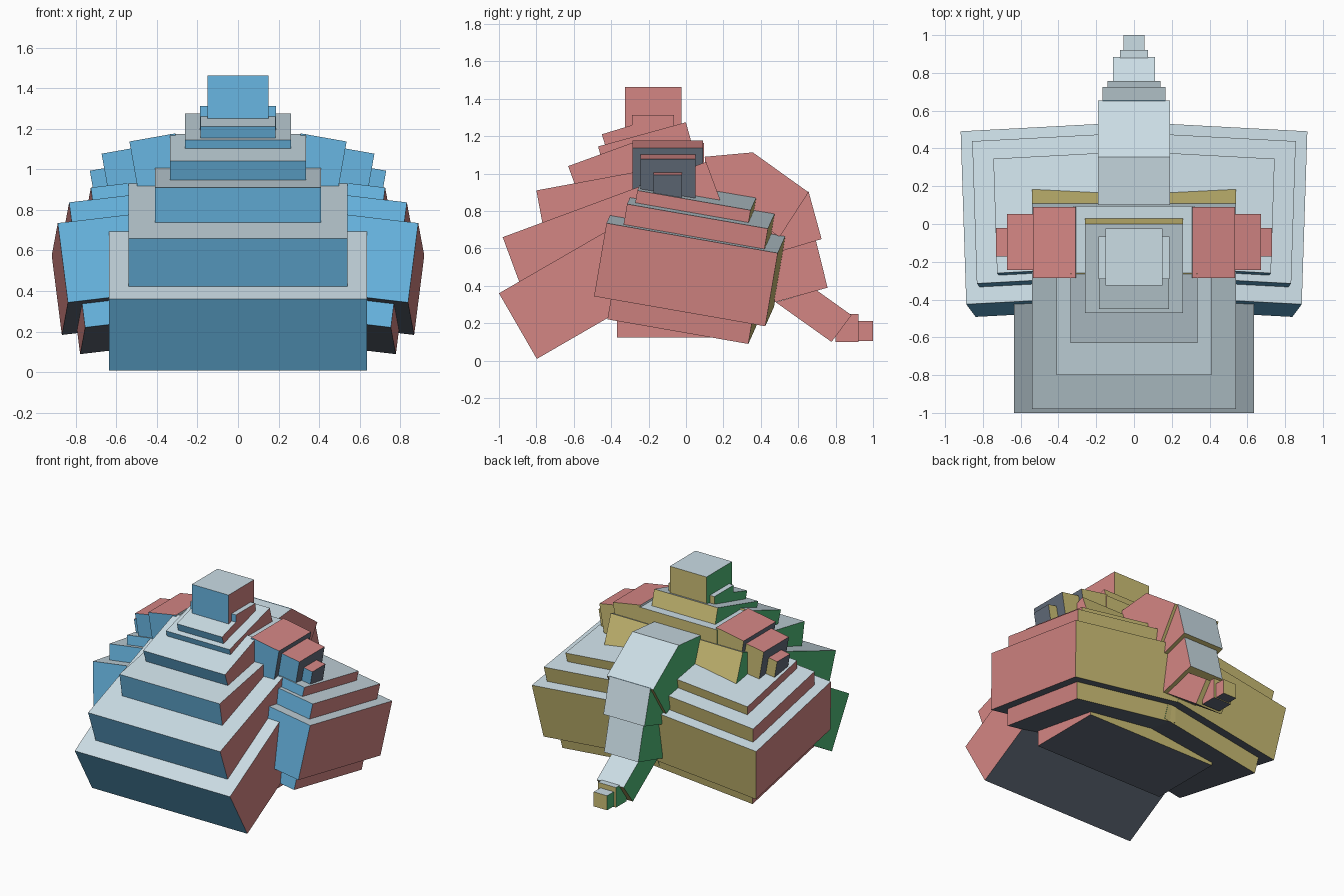
import bpy, math
from mathutils import Vector

if "Cube" in bpy.data.objects:
    bpy.data.objects.remove(bpy.data.objects["Cube"])


def make_mat(name, rgb):
    m = bpy.data.materials.new(name)
    lin = [((c / 255 + 0.055) / 1.055) ** 2.4 for c in rgb]
    m.diffuse_color = (*lin, 1)
    m.use_nodes = True
    m.node_tree.nodes["Principled BSDF"].inputs["Base Color"].default_value = m.diffuse_color
    return m


MATS = [make_mat(n, c) for n, c in (
    ("pale_grey_top", (203, 221, 229)), ("dark_slate_bottom", (98, 108, 122)),
    ("sky_blue_front", (104, 182, 226)), ("sand_yellow_back", (205, 191, 118)),
    ("coral_red_side", (212, 134, 132)), ("green_side", (80, 186, 120)))]
TOP, BOTTOM, FRONT, BACK, RED, GREEN = range(6)
X, Y, Z = Vector((1, 0, 0)), Vector((0, 1, 0)), Vector((0, 0, 1))


def hexa(name, pts, colours):
    """Six-sided solid; pts: front ring then back ring (low left, low right, top right, top left).
    colours: front, back, right, left, top, bottom."""
    faces = [(0, 1, 2, 3), (5, 4, 7, 6), (1, 5, 6, 2), (4, 0, 3, 7), (3, 2, 6, 7), (4, 5, 1, 0)]
    me = bpy.data.meshes.new(name)
    me.from_pydata([tuple(p) for p in pts], [], faces)
    for m in MATS:
        me.materials.append(m)
    for p, c in zip(me.polygons, colours):
        p.material_index = c
    ob = bpy.data.objects.new(name, me)
    bpy.context.collection.objects.link(ob)
    return ob


def block(name, corner, u, v, w, size, colours):
    """Box hung from its right/front/top corner; u right, v back, w up."""
    c = Vector(corner)
    a, b, h = u * size[0], v * size[1], w * size[2]
    ring = [c - a - h, c - h, c, c - a]
    return hexa(name, ring + [p + b for p in ring], colours)


def mirrored(ob, name):
    """Copy reflected across x = 0."""
    me = ob.data.copy()
    for vert in me.vertices:
        vert.co.x *= -1
    me.flip_normals()
    bpy.context.collection.objects.link(bpy.data.objects.new(name, me))


PLAIN = (FRONT, BACK, RED, GREEN, TOP, BOTTOM)

# Stepped tilted body slabs: half width, front top (y, z), tilt, length, height
for i, (hw, y, z, tilt, length, height) in enumerate((
        (0.635, -1.0, 0.36, 30, 0.72, 0.405),
        (0.54, -0.98, 0.66, 20.3, 1.16, 0.45),
        (0.41, -0.80, 0.91, 10.5, 0.86, 0.30),
        (0.335, -0.63, 1.04, 20, 0.39, 0.20),
        (0.26, -0.47, 1.145, 15.4, 0.487, 0.20),
        (0.185, -0.45, 1.21, 17, 0.28, 0.10))):
    t = math.radians(tilt)
    v = Vector((0, math.cos(t), math.sin(t)))
    w = Vector((0, -math.sin(t), math.cos(t)))
    block(f"body_slab_{i + 1}", (hw, y, z), X, v, w, (2 * hw, length, height), PLAIN)

# Level blocks: half width, y range, z range
for name, hw, y0, y1, z0, z1 in (
        ("belly_core", 0.53, -0.37, 0.18, 0.125, 0.75),
        ("upper_torso", 0.32, -0.28, 0.095, 0.80, 1.163),
        ("neck", 0.187, -0.29, -0.065, 1.10, 1.313),
        ("head", 0.15, -0.325, -0.025, 1.25, 1.463)):
    block(name, (hw, y0, z1), X, Y, Z, (2 * hw, y1 - y0, z1 - z0), PLAIN)

# Large drooping side blocks: outer front top corner, length, height
back = Vector((0.032, 0.985, -0.172)).normalized()
up = Vector((0.125, 0.17, 0.978))
up = (up - back * up.dot(back)).normalized()
out = back.cross(up)
for name, corner, length, height in (
        ("lower", (0.888, -0.425, 0.735), 0.93, 0.40),
        ("middle", (0.832, -0.315, 0.837), 0.765, 0.63),
        ("upper", (0.725, -0.26, 0.91), 0.615, 0.50)):
    side = block(f"right_{name}_wing", corner, out, back, up,
                 (corner[0], length, height), PLAIN)
    mirrored(side, f"left_{name}_wing")

# Shoulder blocks, shrinking outward, turned so red is on top
t = math.radians(10)
su = Vector((math.cos(t), 0, -math.sin(t)))
sw = Vector((math.sin(t), 0, math.cos(t)))
for name, x, z, y0, y1, wide, tall in (
        ("inner", 0.535, 1.137, -0.285, 0.09, 0.23, 0.27),
        ("middle", 0.672, 1.077, -0.243, 0.052, 0.20, 0.24),
        ("outer", 0.73, 0.993, -0.173, -0.022, 0.15, 0.14)):
    side = block(f"right_{name}_shoulder", (x, y0, z), su, Y, sw, (wide, y1 - y0, tall),
                 (FRONT, BACK, BOTTOM, TOP, RED, GREEN))
    mirrored(side, f"left_{name}_shoulder")

# Tail segments: half width, then (y, z) of near top, far top, far bottom, near bottom
for i, (hw, nt, ft, fb, nb) in enumerate((
        (0.19, (0.10, 1.09), (0.355, 1.113), (0.375, 0.80), (0.12, 0.80)),
        (0.19, (0.355, 1.115), (0.655, 0.90), (0.50, 0.66), (0.20, 0.88)),
        (0.168, (0.655, 0.905), (0.725, 0.65), (0.475, 0.575), (0.40, 0.83)),
        (0.14, (0.69, 0.66), (0.757, 0.39), (0.475, 0.312), (0.42, 0.57)),
        (0.11, (0.70, 0.375), (0.885, 0.243), (0.778, 0.10), (0.48, 0.312)),
        (0.073, (0.80, 0.248), (0.922, 0.248), (0.922, 0.10), (0.80, 0.10)),
        (0.055, (0.85, 0.212), (1.0, 0.212), (1.0, 0.105), (0.85, 0.105)))):
    pts = [(s * hw, *p) for lo, hi in ((nb, nt), (fb, ft))
           for s, p in ((-1, lo), (1, lo), (1, hi), (-1, hi))]
    hexa(f"tail_segment_{i + 1}", pts, PLAIN)
